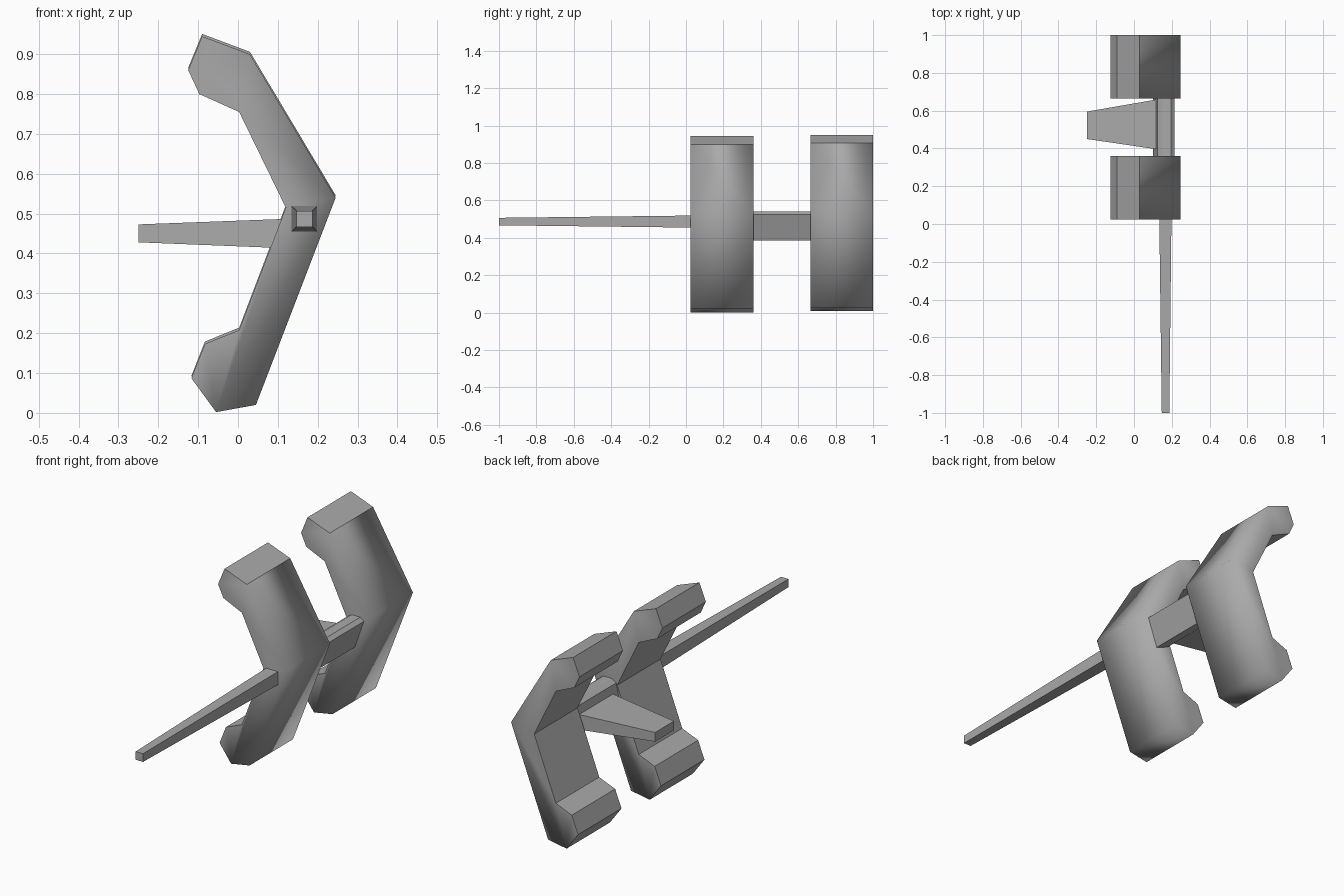
import bpy, bmesh

cube = bpy.data.objects.get("Cube")
if cube:
    bpy.data.objects.remove(cube, do_unlink=True)

gray = bpy.data.materials.new("plain gray")
gray.use_nodes = True
color = (0.4, 0.4, 0.4, 1)
gray.diffuse_color = color
gray.node_tree.nodes["Principled BSDF"].inputs["Base Color"].default_value = color


def loft(name, start, end, soft=()):
    """Join two matching outlines with side faces and end caps.
    Side faces whose index is in soft blend into each other and the caps."""
    bm = bmesh.new()
    a = [bm.verts.new(p) for p in start]
    b = [bm.verts.new(p) for p in end]
    n = len(a)
    caps = [bm.faces.new(a), bm.faces.new(b)]
    sides = [bm.faces.new((a[i], a[(i + 1) % n], b[(i + 1) % n], b[i])) for i in range(n)]
    smooth = set(caps + [sides[i] for i in soft])
    bmesh.ops.recalc_face_normals(bm, faces=bm.faces)
    for f in bm.faces:
        f.smooth = True
    for e in bm.edges:
        e.smooth = all(f in smooth for f in e.link_faces)
    mesh = bpy.data.meshes.new(name)
    bm.to_mesh(mesh)
    bm.free()
    mesh.materials.append(gray)
    obj = bpy.data.objects.new(name, mesh)
    bpy.context.collection.objects.link(obj)
    return obj


def extrude_y(name, profile, y0, y1, dz=0, soft=()):
    return loft(name, [(x, y0, z + dz) for x, z in profile],
                [(x, y1, z + dz) for x, z in profile], soft)


def rect(c0, c1, d0, d1):
    return [(c0, d0), (c1, d0), (c1, d1), (c0, d1)]


# Bent brackets with hooked ends; the outer faces are softly shaded
bracket = [(-0.09, 0.945), (0.03, 0.90), (0.245, 0.54), (0.045, 0.02),
           (-0.055, 0.002), (-0.117, 0.087), (-0.083, 0.173), (0.003, 0.208),
           (0.12, 0.515), (0.003, 0.755), (-0.097, 0.80), (-0.125, 0.86)]
extrude_y("front_bracket", bracket, 0.025, 0.36, 0, (1, 2, 3))
extrude_y("back_bracket", bracket, 0.665, 1.0, 0.006, (1, 2, 3))

# Slanted bar joining the brackets
bar = [(0.10, 0.41), (0.125, 0.525), (0.15, 0.54), (0.195, 0.54),
       (0.215, 0.525), (0.165, 0.385)]
extrude_y("connecting_bar", bar, 0.30, 0.72)

# Long tapered rod pointing forward
loft("front_rod", [(x, -1.0, z) for x, z in rect(0.147, 0.187, 0.467, 0.507)],
     [(x, 0.1, z) for x, z in rect(0.133, 0.199, 0.454, 0.520)])

# Tapered side fin between the brackets
loft("side_fin", [(-0.25, y, z) for y, z in rect(0.45, 0.595, 0.428, 0.473)],
     [(0.125, y, z) for y, z in rect(0.395, 0.66, 0.413, 0.487)])
